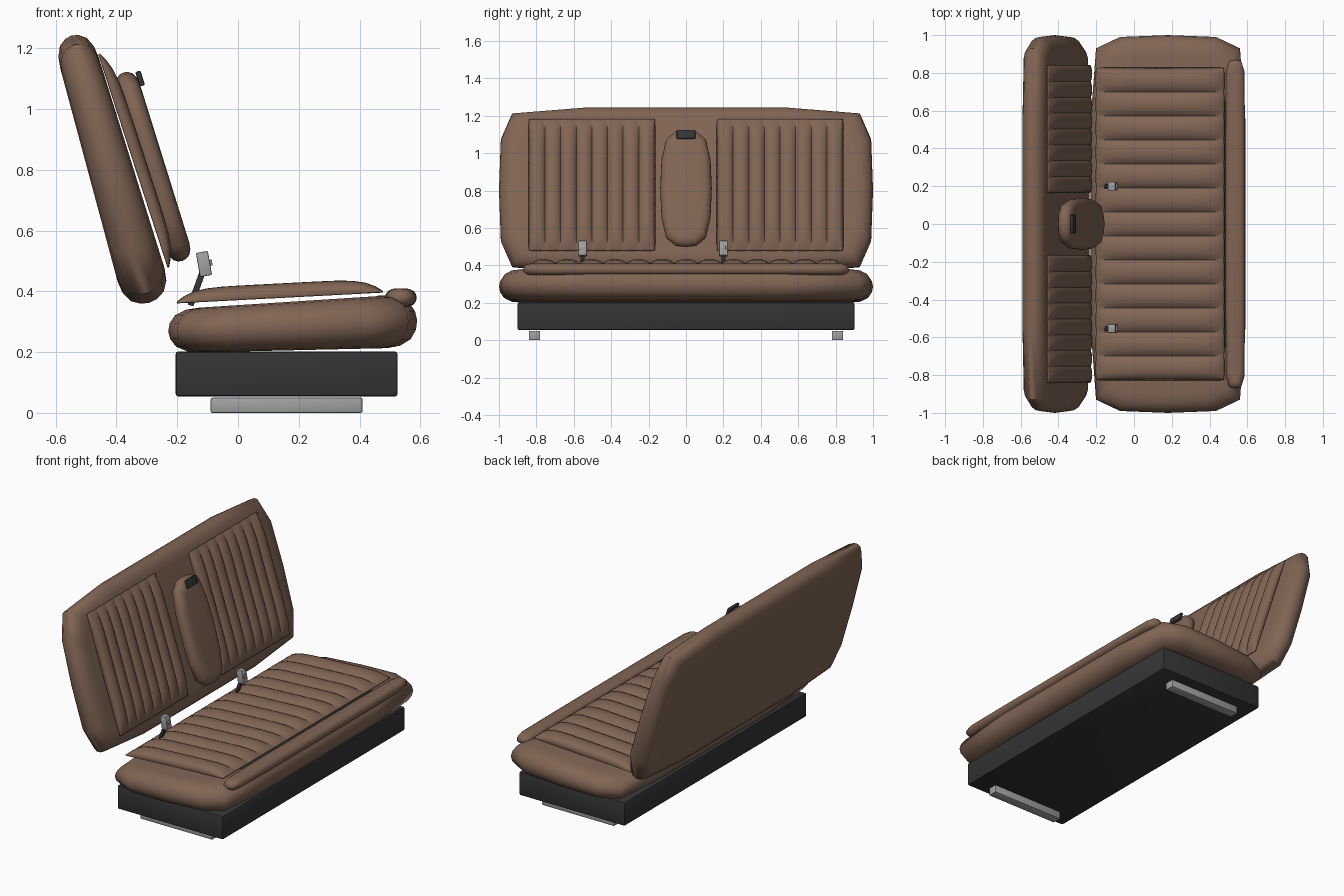
import bpy, bmesh, math
from mathutils import Matrix, Vector

cube = bpy.data.objects.get("Cube")
if cube:
    bpy.data.objects.remove(cube, do_unlink=True)


def material(name, rgb, rough=0.6):
    m = bpy.data.materials.new(name)
    m.use_nodes = True
    m.diffuse_color = (*rgb, 1)
    bsdf = m.node_tree.nodes["Principled BSDF"]
    bsdf.inputs["Base Color"].default_value = (*rgb, 1)
    bsdf.inputs["Roughness"].default_value = rough
    return m


leather = material("brown leather", (0.22, 0.13, 0.088))
black = material("black plastic", (0.035, 0.035, 0.035))
metal = material("grey metal", (0.36, 0.36, 0.36))


def frame(x, y, z, tilt):
    """Local u runs along x, v along y, h is up; tilt lifts the +u end."""
    return Matrix.Translation((x, y, z)) @ Matrix.Rotation(-math.radians(tilt), 4, 'Y')


def finish(name, bm, matrix, mat, angle=50):
    bmesh.ops.recalc_face_normals(bm, faces=bm.faces)
    bm.transform(matrix)
    mesh = bpy.data.meshes.new(name)
    bm.to_mesh(mesh)
    bm.free()
    mesh.materials.append(mat)
    mesh.shade_smooth()
    mesh.set_sharp_from_angle(angle=math.radians(angle))
    ob = bpy.data.objects.new(name, mesh)
    bpy.context.collection.objects.link(ob)
    return ob


def box(name, size, matrix, mat, bevel=0.008):
    bm = bmesh.new()
    bmesh.ops.create_cube(bm, size=1, matrix=Matrix.Diagonal((*size, 1)))
    bmesh.ops.bevel(bm, geom=bm.edges[:], offset=bevel, segments=2,
                    profile=0.5, affect='EDGES')
    return finish(name, bm, matrix, mat, 40)


SQUARE = [(1, 0), (1, 0.55), (0.93, 0.93), (0.62, 0.99), (0, 1)]
OVAL = [(1, 0), (0.98, 0.4), (0.85, 0.77), (0.5, 0.95), (0, 1)]
HALF_RINGS = [(1, 1.3), (0.93, 0.75), (0.7, 0.3), (0.35, 0.07)]


def cushion(name, half_u, half_v, half_h, matrix, quarter=SQUARE, taper=0.0):
    """Padded slab: an outline lofted through rings that round its rim."""
    # mirror the quarter outline into a full loop
    half = quarter + [(-u, v) for u, v in quarter[-2::-1]]
    loop = half + [(u, -v) for u, v in half[-2:0:-1]]
    rings = [(-h, i) for h, i in HALF_RINGS] + [(0, 0)] + HALF_RINGS[::-1]
    bm = bmesh.new()
    rows = []
    for h, inset in rings:
        su, sv = half_u - inset * half_h, half_v - inset * half_h
        rows.append([bm.verts.new((u * su, v * sv, h * half_h * (1 + taper * u)))
                     for u, v in loop])
    n = len(loop)
    for low, high in zip(rows, rows[1:]):
        for i in range(n):
            j = (i + 1) % n
            bm.faces.new((low[i], low[j], high[j], high[i]))
    bm.faces.new(rows[0])
    bm.faces.new(rows[-1])
    return finish(name, bm, matrix, leather, 60)


def pleated_panel(name, half_u, half_v, height, pleats, matrix):
    """Upholstery insert with padded ribs running along u."""
    bm = bmesh.new()
    steps, nu = 8, 16
    nv = pleats * steps
    grid = []
    for i in range(nu + 1):
        u = -math.cos(math.pi * i / nu)
        rise = height * (1 - abs(u) ** 7)
        row = []
        for j in range(nv + 1):
            v = 2 * j / nv - 1
            rib = abs(math.sin(math.pi * j / steps)) ** 0.7
            valley = 0.4 if 0 < j < nv else 0
            row.append(bm.verts.new((u * half_u, v * half_v,
                                     rise * (valley + (1 - valley) * rib))))
        grid.append(row)
    for a, b in zip(grid, grid[1:]):
        for j in range(nv):
            bm.faces.new((a[j], b[j], b[j + 1], a[j + 1]))
    ob = finish(name, bm, matrix, leather, 45)
    solid = ob.modifiers.new("thickness", 'SOLIDIFY')
    solid.thickness = 0.005
    return ob


# Base and floor runners
box("seat_base", (0.73, 1.8, 0.147), frame(0.16, 0, 0.128, 0), black)
for side, y in (("left", 0.81), ("right", -0.81)):
    # seated occupant faces +x, runners sit at both ends of the bench
    box("runner_" + side, (0.5, 0.06, 0.05), frame(0.16, y, 0.025, 0), metal, 0.006)

# Bench cushion, pleated insert, front roll and trim gap
cushion("seat_cushion", 0.41, 1.0, 0.08, frame(0.18, 0, 0.286, 2.5), taper=0.08)
pleated_panel("seat_pleats", 0.338, 0.825, 0.043, 13, frame(0.138, 0, 0.378, 3))
cushion("front_roll", 0.052, 0.87, 0.031, frame(0.536, 0, 0.379, 0))
box("front_trim", (0.035, 1.3, 0.008), frame(0.477, 0, 0.382, 0), black, 0.002)

# Backrest with two pleated inserts
cushion("backrest", 0.458, 1.0, 0.073, frame(-0.42, 0, 0.802, -73.8), taper=0.1)
for side, y in (("left", 0.503), ("right", -0.503)):
    pleated_panel("back_pleats_" + side, 0.368, 0.335, 0.036, 8,
                  frame(-0.346, y, 0.829, -72))

# Folding armrest and its pull handle
cushion("armrest", 0.325, 0.138, 0.04, frame(-0.28, 0, 0.81, -72.7), OVAL)
box("armrest_handle", (0.05, 0.1, 0.018), frame(-0.322, 0, 1.1, -72), black, 0.005)

# Belt buckles
for side, y in (("left", 0.2), ("right", -0.553)):
    box("buckle_stalk_" + side, (0.02, 0.022, 0.12),
        frame(-0.136, y, 0.41, -20), black, 0.003)
    box("buckle_head_" + side, (0.04, 0.046, 0.08),
        frame(-0.112, y, 0.49, 10), metal, 0.004)
    box("buckle_button_" + side, (0.012, 0.026, 0.02),
        frame(-0.091, y, 0.494, 10), metal, 0.002)
